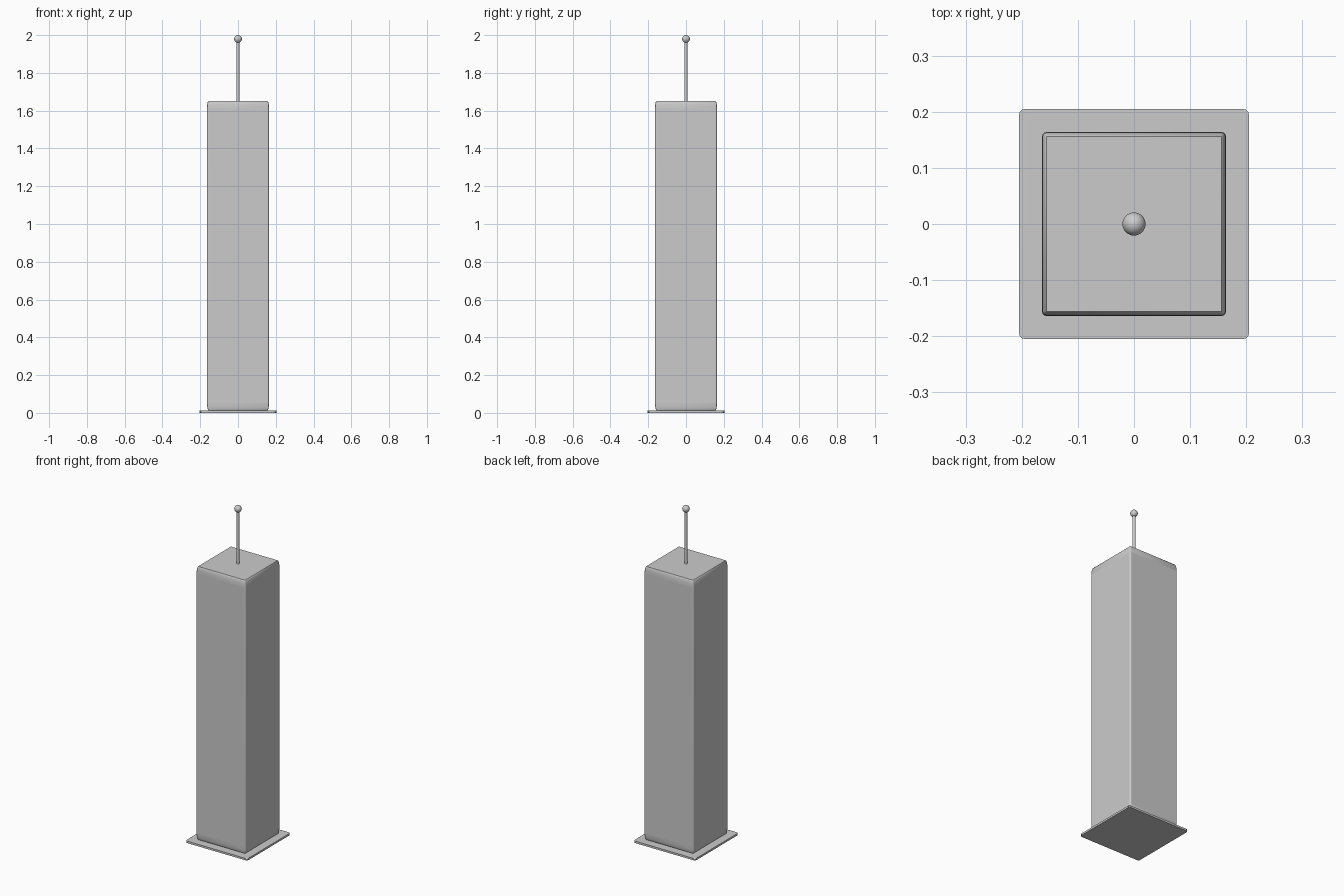
import bpy
import math

if "Cube" in bpy.data.objects:
    bpy.data.objects.remove(bpy.data.objects["Cube"])

U = 2 / 4.88  # overall scale of the tower


def smooth(obj):
    bpy.context.view_layer.objects.active = obj
    obj.select_set(True)
    bpy.ops.object.shade_smooth_by_angle(angle=math.radians(40))
    obj.select_set(False)


def rounded_box(name, size, z0, bevel):
    # The object stays scaled, so the rounding stretches with its height
    bpy.ops.mesh.primitive_cube_add(size=2, location=(0, 0, z0 + size[2] / 2))
    obj = bpy.context.object
    obj.name = name
    obj.scale = [s / 2 for s in size]
    mod = obj.modifiers.new("Rounding", 'BEVEL')
    mod.width = bevel
    mod.segments = 3
    smooth(obj)
    return obj


# Base plate
rounded_box("base_plate", (U, U, 0.03 * U), 0, 0.05)

# Tower body
rounded_box("tower_body", (0.8 * U, 0.8 * U, 4 * U), 0.03 * U, 0.05)

# Antenna mast
bpy.ops.mesh.primitive_cylinder_add(vertices=32, radius=0.02 * U, depth=0.8 * U,
                                    location=(0, 0, 4.43 * U))
mast = bpy.context.object
mast.name = "antenna_mast"
smooth(mast)

# Ball on the antenna tip
bpy.ops.mesh.primitive_uv_sphere_add(segments=32, ring_count=16, radius=0.05 * U,
                                     location=(0, 0, 4.83 * U))
tip = bpy.context.object
tip.name = "antenna_tip"
smooth(tip)
